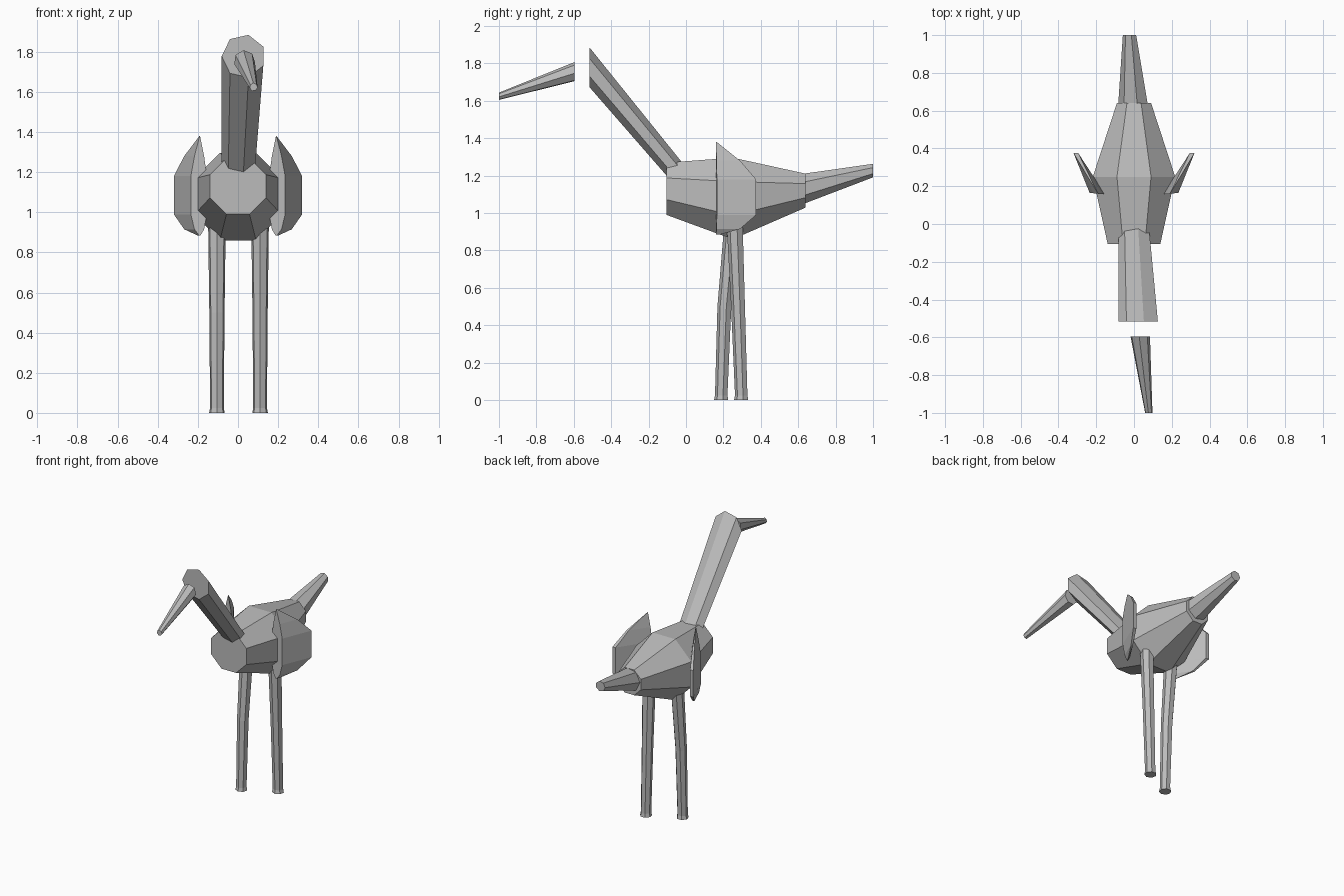
import bpy
import bmesh
from math import cos, sin, radians, tau
from mathutils import Vector

cube = bpy.data.objects.get("Cube")
if cube:
    bpy.data.objects.remove(cube, do_unlink=True)

grey = bpy.data.materials.new("plain grey")
grey.use_nodes = True
grey.diffuse_color = (0.5, 0.5, 0.5, 1)
grey.node_tree.nodes["Principled BSDF"].inputs["Base Color"].default_value = (0.5, 0.5, 0.5, 1)


def loft(name, rings):
    """Skin a list of point rings, closing both ends, with flat faces."""
    bm = bmesh.new()
    loops = [[bm.verts.new(p) for p in ring] for ring in rings]
    n = len(loops[0])
    for a, b in zip(loops, loops[1:]):
        for i in range(n):
            j = (i + 1) % n
            bm.faces.new((a[i], a[j], b[j], b[i]))
    bm.faces.new(loops[0])
    bm.faces.new(loops[-1])
    bmesh.ops.remove_doubles(bm, verts=bm.verts, dist=0.0005)
    bmesh.ops.recalc_face_normals(bm, faces=bm.faces)
    mesh = bpy.data.meshes.new(name)
    bm.to_mesh(mesh)
    bm.free()
    mesh.materials.append(grey)
    obj = bpy.data.objects.new(name, mesh)
    bpy.context.collection.objects.link(obj)
    return obj


def ring(centre, radius, sides, phase, upright):
    """Regular polygon; upright ones face along y, the others along z."""
    points = []
    for i in range(sides):
        t = radians(phase) + tau * i / sides
        u, v = radius * cos(t), radius * sin(t)
        points.append(Vector(centre) + Vector((u, 0, v) if upright else (u, v, 0)))
    return points


def tube(name, stations, sides=7, phase=180, upright=True):
    return loft(name, [ring(c, r, sides, phase, upright) for c, r in stations])


# Body: octagonal barrel, widest in the middle
tube("body", [((0, -0.105, 1.13), 0.151),
              ((0, 0.25, 1.078), 0.236),
              ((0, 0.64, 1.12), 0.098)], sides=8, phase=22.5)

# Neck, cut off vertically at the top
tube("neck", [((0, 0.04, 1.115), 0.082),
              ((0.028, -0.515, 1.778), 0.109)])

# Beak, floating ahead of the neck
tube("beak", [((0.032, -0.595, 1.755), 0.053),
              ((0.078, -1.0, 1.624), 0.02)], phase=95)

# Tail
tube("tail", [((0, 0.61, 1.125), 0.085),
              ((-0.022, 1.0, 1.227), 0.037)])

# Legs, each slightly bent at the knee with a small flared foot
for name, x, top, knee, foot in (("right_leg", -0.105, 0.25, 0.207, 0.19),
                                 ("left_leg", 0.11, 0.262, 0.28, 0.297)):
    tube(name, [((x, top, 0.95), 0.045),
                ((x, knee, 0.5), 0.039),
                ((x, foot, 0.025), 0.035),
                ((x, foot, 0.0), 0.04)], phase=-90, upright=False)

# Wings: swept wedge section that shrinks to a point above and below
root = Vector((0.19, 0.16))
section = [Vector(p) for p in ((0.155, 0.16), (0.235, 0.165), (0.32, 0.375), (0.295, 0.375))]
levels = ((1.38, 0.0), (1.28, 0.6), (1.18, 1.0), (0.99, 1.0), (0.915, 0.6), (0.885, 0.1))
for name, side in (("left_wing", 1), ("right_wing", -1)):
    rings = []
    for z, scale in levels:
        flat = [root.lerp(p, scale) for p in section]
        rings.append([(side * p.x, p.y, z) for p in flat])
    # The top ring collapses to a tip, so spread it by a hair
    rings[0] = [(side * q.x, q.y, levels[0][0]) for q in (root.lerp(p, 0.02) for p in section)]
    loft(name, rings)
